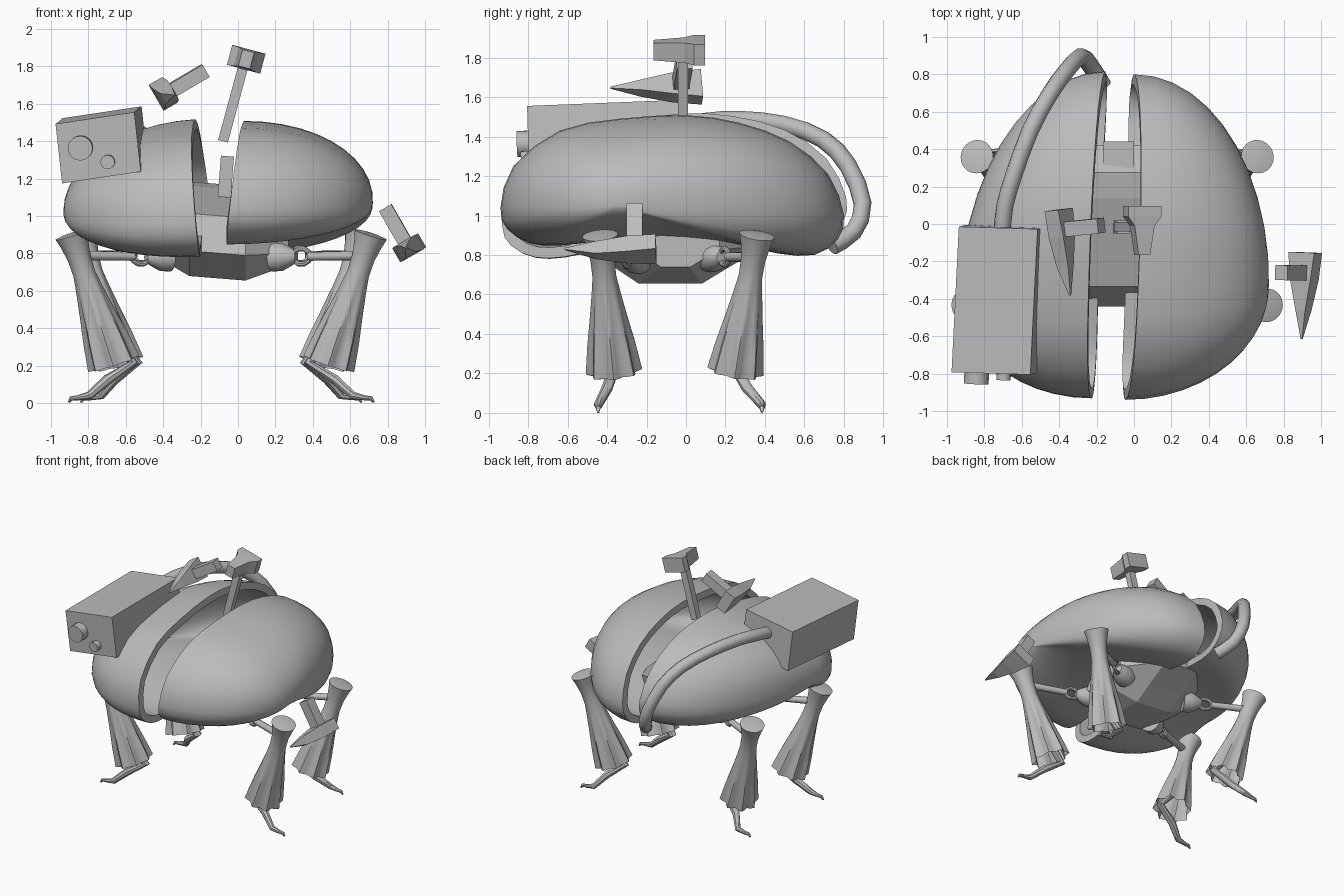
import bpy, bmesh, math
from mathutils import Vector as V

if "Cube" in bpy.data.objects:
    bpy.data.objects.remove(bpy.data.objects["Cube"])

grey = bpy.data.materials.new("plain grey")
grey.diffuse_color = (0.5, 0.5, 0.5, 1)
grey.use_nodes = True
grey.node_tree.nodes["Principled BSDF"].inputs["Base Color"].default_value = grey.diffuse_color
X0 = -0.09  # mirror plane of body and legs


def shade(ob, angle):
    bpy.ops.object.select_all(action='DESELECT')
    ob.select_set(True)
    bpy.context.view_layer.objects.active = ob
    bpy.ops.object.shade_smooth_by_angle(angle=math.radians(angle))


def loft(name, rings, open_start=False, open_end=False, smooth=None):
    """Skin a list of equal-length rings and cap the ends."""
    bm = bmesh.new()
    vs = [[bm.verts.new(p) for p in r] for r in rings]
    n = len(rings[0])
    for a, b in zip(vs, vs[1:]):
        for i in range(n):
            j = (i + 1) % n
            bm.faces.new((a[i], a[j], b[j], b[i]))
    first = bm.faces.new(vs[0][::-1])
    last = bm.faces.new(vs[-1])
    bmesh.ops.recalc_face_normals(bm, faces=bm.faces[:])
    cut = [f for f, o in ((first, open_start), (last, open_end)) if o]
    if cut:
        bmesh.ops.delete(bm, geom=cut, context='FACES_ONLY')
    me = bpy.data.meshes.new(name)
    bm.to_mesh(me)
    bm.free()
    ob = bpy.data.objects.new(name, me)
    bpy.context.collection.objects.link(ob)
    me.materials.append(grey)
    if smooth:
        shade(ob, smooth)
    return ob


def tube(name, pts, radii, n=10, wave=None, smooth=40, open_end=False):
    """Round sections along a path; wave gives fold depth per section."""
    pts = [V(p) for p in pts]
    rings, u = [], None
    for i, p in enumerate(pts):
        t = (pts[min(i + 1, len(pts) - 1)] - pts[max(i - 1, 0)]).normalized()
        u = t.orthogonal() if u is None else u - t * u.dot(t)
        u.normalize()
        w = t.cross(u)
        ring = []
        for k in range(n):
            a = 2 * math.pi * k / n
            r = radii[i] * (1 + (wave[i] * math.cos(8 * a) if wave else 0))
            ring.append(p + (u * math.cos(a) + w * math.sin(a)) * r)
        rings.append(ring)
    return loft(name, rings, smooth=smooth, open_end=open_end)


def smooth_loop(pts):
    """Double the points of a closed loop with a rounded midpoint."""
    out, n = [], len(pts)
    for i in range(n):
        a, b, c, d = (V(pts[(i + k) % n]) for k in (-1, 0, 1, 2))
        out += [b, (b + c) * 0.5625 - (a + d) * 0.0625]
    return out


# shells: bean-shaped section shrinking to an outer tip
bean = smooth_loop([
    (-.94, 1.04), (-.875, 1.25), (-.64, 1.43), (-.34, 1.49), (0, 1.508),
    (.27, 1.47), (.525, 1.375), (.72, 1.21), (.80, 1.005), (.77, .88),
    (.65, .80), (.47, .807), (.27, .85), (.02, .878), (-.24, .885),
    (-.45, .87), (-.64, .848), (-.79, .86), (-.905, .93)])


def shell(name, side, x0, ky, kz, depth, pitch, drop):
    sec = [(y - pitch * (z - 1.12), z + pitch * (y + .07)) for y, z in bean]
    rings = []
    for i in range(12):
        a = math.radians(min(i * 8, 87))
        s, d = math.cos(a), depth * math.sin(a)
        ring = []
        for y, z in sec:
            yy, zz = -.35 + (y + .35) * s, 1.05 + (z - 1.05) * s
            ring.append((x0 + ky * yy + kz * (zz - 1.15) + side * d, yy, zz - drop * d))
        rings.append(ring)
    ob = loft(name, rings, open_start=True, smooth=50)
    m = ob.modifiers.new("wall", 'SOLIDIFY')
    m.thickness, m.offset = 0.055, -1
    bpy.ops.object.modifier_apply(modifier="wall")
    shade(ob, 40)


shell("right_shell", 1, -.005, .03, .11, .745, 0, 0)
shell("left_shell", -1, -.2, .045, -.085, .725, .1, .055)

# core body: side profile lofted across x, narrower at both sides
prof = [(-.24, .665), (-.44, .80), (-.335, 1.0), (.14, 1.15), (.275, 1.17),
        (.42, 1.08), (.41, .86), (.22, .75), (.08, .665)]
rings = []
for dx, s in ((-.37, .45), (-.17, 1), (.13, 1), (.36, .45)):
    rings.append([(X0 + dx, y * s - .03 * (1 - s), .85 - .08 * dx + (z - .85) * s) for y, z in prof])
loft("core_body", rings)


def block(name, c, ax, ay, az, secs):
    """Box-like part: secs are (y, half_x, half_z, z shift) in a local frame."""
    c, ax, ay, az = V(c), V(ax).normalized(), V(ay).normalized(), V(az).normalized()
    rings = []
    for y, hx, hz, o in secs:
        rings.append([c + ay * y + ax * hx * sx + az * (hz * sz + o)
                      for sx, sz in ((-1, -1), (1, -1), (1, 1), (-1, 1))])
    return loft(name, rings)


def axes(h, tip):
    """Frame with z along the handle and -y along the head tip."""
    h = V(h).normalized()
    y = -V(tip)
    y = (y - h * y.dot(h)).normalized()
    return y.cross(h), y, h


block("core_rear_block", (-.083, .36, 1.06), (1, 0, 0), (0, 1, 0), (0, 0, 1),
      [(-.085, .083, .09, 0), (.08, .083, .09, 0)])
block("core_post", (-.065, -.015, 1.21), (1, 0, -.08), (0, 1, 0), (.08, 0, 1),
      [(-.035, .035, .11, 0), (.035, .035, .11, 0)])

# two pick hammers
for name, c, h, tip, reach in (
        ("left_hammer", (-.39, -.03, 1.65), (.8, .08, .47), (.17, -.9, .02), .25),
        ("right_hammer", (.912, -.26, .828), (-.5, 0, .87), (-.04, -1, 0), .25)):
    fr = axes(h, tip)
    block(name + "_head", c, *fr, [(.108, .08, .042, 0), (-.04, .062, .045, 0),
                                   (-.2, .03, .035, 0), (-.355, .004, .004, .01)])
    block(name + "_handle", c, *fr, [(-.04, .038, reach / 2, reach / 2),
                                     (.04, .038, reach / 2, reach / 2)])

# top mallet
fr = axes((.27, 0, 1), (0, -1, 0))
block("top_mallet_head", (.044, 0, 1.838), *fr,
      [(.095, .092, .055, 0), (.04, .092, .055, 0), (-.01, .055, .052, 0), (-.165, .032, .045, 0)])
block("top_mallet_handle", (-.08, -.015, 1.4), *fr,
      [(-.025, .027, .2, .2), (.025, .027, .2, .2)])

# equipment box with two knobs
bx, by, bz = V((1, -.03, .15)), V((.05, 1, .04)), V((-.11, -.03, 1))
bc = V((-.728, -.405, 1.38))
block("equipment_box", bc, bx, by, bz, [(-.39, .213, .16, 0), (.39, .213, .16, 0)])
by.normalize()
for name, x, z, r, out in (("large_knob", -.84, 1.365, .066, .065),
                           ("small_knob", -.695, 1.29, .038, .045)):
    p = V((x, -.78, z))
    tube(name, [p, p - by * (out + .01)], [r, r], n=16)

# hose from box to the back of the left shell
hose = [(-.705, -.04, 1.45), (-.69, .1, 1.475), (-.64, .27, 1.485), (-.555, .5, 1.46),
        (-.45, .695, 1.385), (-.36, .82, 1.255), (-.285, .895, 1.06), (-.235, .85, .92),
        (-.165, .74, .845)]
fine = []
for i in range(len(hose) - 1):
    a, b = V(hose[i]), V(hose[i + 1])
    p, q = V(hose[max(i - 1, 0)]), V(hose[min(i + 2, len(hose) - 1)])
    fine += [a, (a + b) * .5625 - (p + q) * .0625]
fine.append(V(hose[-1]))
tube("hose", fine, [.046] * len(fine), n=10, smooth=60)

# four legs: knee, hem, ankle, toe and hip as (offset from X0, y, z)
legs = {"front": ((.80, -.435, .90), (.575, -.365, .21), (.47, -.37, .215), (.815, -.445), (.27, -.24, .78)),
        "back": ((.75, .36, .90), (.555, .25, .21), (.45, .26, .215), (.75, .385), (.27, .12, .79))}
for side, sname in ((1, "right"), (-1, "left")):
    for lname, (knee, hem, ank, toe, hip) in legs.items():
        def pos(p):
            return V((X0 + side * p[0], p[1], p[2]))
        tag = f"{lname}_{sname}_"
        k, h = pos(knee), pos(hem)
        # flared trouser leg with folds towards the open hem
        ts = [-.008, 0, .07, .18, .3, .42, .6, .8, 1]
        tube(tag + "trouser", [k.lerp(h, t) for t in ts],
             [.05, .09, .076, .062, .06, .07, .088, .11, .128], n=32,
             wave=[0, 0, 0, 0, 0, .04, .08, .11, .12], smooth=55, open_end=True)
        # foot with hooked toe
        tx, ty = toe
        path = [(hem[0] + .02, hem[1], .36), ank,
                (ank[0] + (tx - ank[0]) * .4, ank[1] * .6 + ty * .4, .125),
                (tx - .11, ty, .04), (tx - .05, ty, .028),
                (tx - .012, ty, .024), (tx, ty, .003)]
        tube(tag + "foot", [pos(p) for p in path],
             [.028, .03, .028, .022, .014, .012, .006], n=8)
        # hip joint, ring link and thigh rod
        b = pos(hip)
        e = k.lerp(h, .16)
        d = (e - b).normalized()
        tube(tag + "hip", [b, b + d * .06, b + d * .11, b + d * .14],
             [.078, .075, .05, .03], n=14)
        c = b + d * .17
        s = d.cross(V((0, 0, 1))).normalized()
        up = s.cross(d)
        loop = [c + d * .05 * math.cos(i * math.pi / 5) + up * .042 * math.sin(i * math.pi / 5)
                for i in range(11)]
        tube(tag + "link", loop, [.014] * 11, n=8)
        tube(tag + "thigh_rod", [c + d * .04, e - d * .06, e - d * .055, e],
             [.024, .026, .036, .036], n=10)
